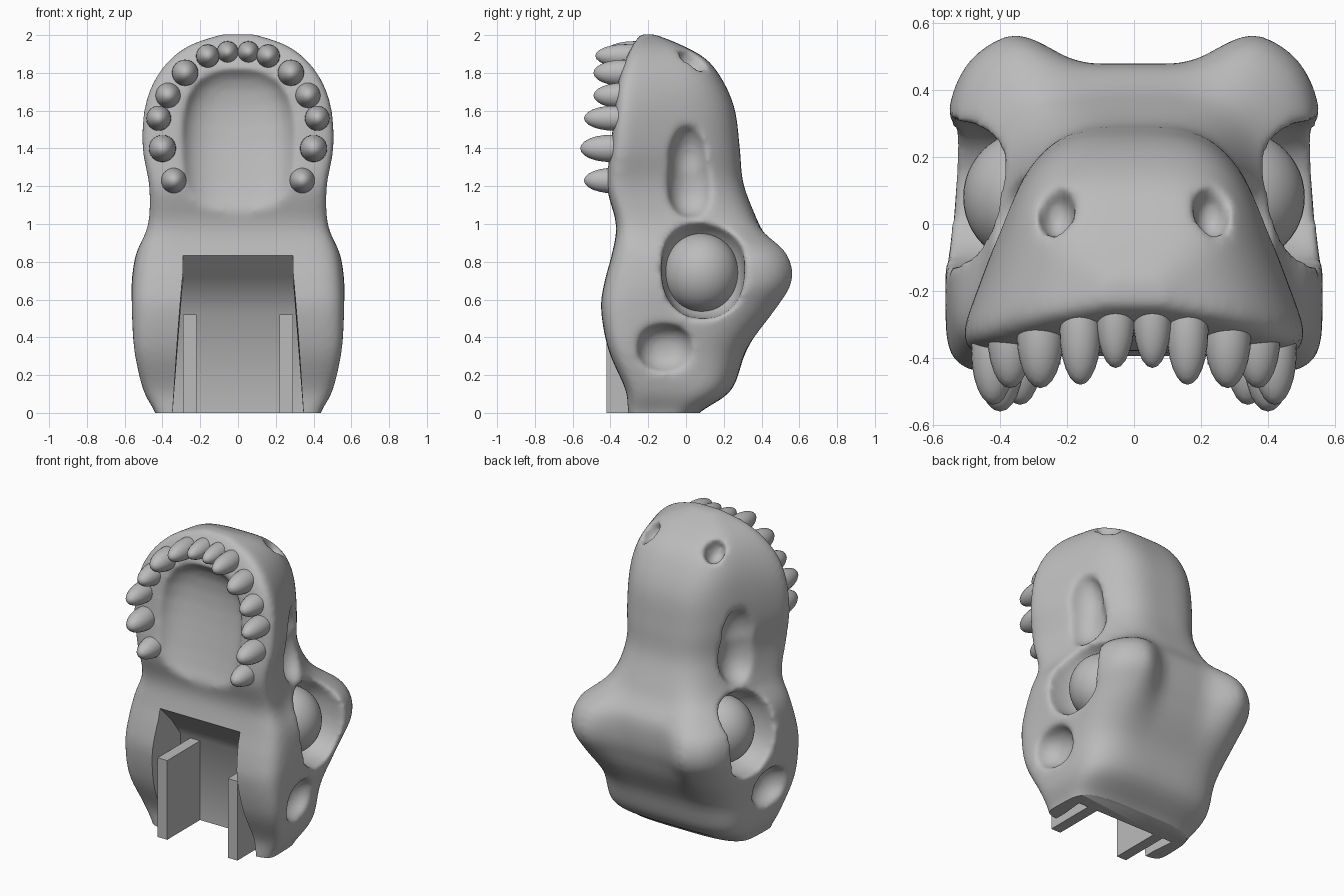
import bpy, bmesh, math
from mathutils import Vector

if "Cube" in bpy.data.objects:
    bpy.data.objects.remove(bpy.data.objects["Cube"])

GREY = (0.5, 0.5, 0.5, 1)
bone = bpy.data.materials.new("plain grey")
bone.use_nodes = True
bone.diffuse_color = GREY
bone.node_tree.nodes["Principled BSDF"].inputs["Base Color"].default_value = GREY


def make(name, bm):
    bmesh.ops.recalc_face_normals(bm, faces=bm.faces)
    mesh = bpy.data.meshes.new(name)
    bm.to_mesh(mesh)
    bm.free()
    mesh.materials.append(bone)
    obj = bpy.data.objects.new(name, mesh)
    bpy.context.collection.objects.link(obj)
    return obj


def blob(name, loc, radii, power=2.0, segments=32, tilt=0.0):
    """Ellipsoid, tilted about x; a higher power makes it boxier."""
    bm = bmesh.new()
    bmesh.ops.create_uvsphere(bm, u_segments=segments, v_segments=segments // 2, radius=1)
    for v in bm.verts:
        size = sum(abs(c) ** power for c in v.co) ** (1 / power)
        v.co = Vector(c / size * r for c, r in zip(v.co, radii))
    obj = make(name, bm)
    obj.location = loc
    obj.rotation_euler.x = tilt
    return obj


def box(name, low, high):
    bm = bmesh.new()
    bmesh.ops.create_cube(bm, size=1)
    for v in bm.verts:
        v.co = Vector(l + (c + 0.5) * (h - l) for c, l, h in zip(v.co, low, high))
    return make(name, bm)


def cut(obj, tool):
    mod = obj.modifiers.new("Cut", 'BOOLEAN')
    mod.operation = 'DIFFERENCE'
    mod.solver = 'EXACT'
    mod.object = tool
    tool.hide_render = True
    tools.append(tool)


def finish(obj, angle=50):
    """Apply the modifiers, drop the cutters and shade."""
    bpy.ops.object.select_all(action='DESELECT')
    bpy.context.view_layer.objects.active = obj
    obj.select_set(True)
    bpy.ops.object.convert(target='MESH')
    while tools:
        bpy.data.objects.remove(tools.pop())
    bpy.ops.object.shade_smooth_by_angle(angle=math.radians(angle))


tools = []

# Skull sections: height, front y, back y, front half width, back half width
rows = [Vector(r) for r in (
    (-.10, -.30, .00, .42, .42), (0, -.31, .07, .44, .43), (.12, -.32, .24, .51, .47),
    (.33, -.41, .33, .565, .48), (.55, -.45, .51, .57, .53), (.70, -.43, .595, .56, .57),
    (.85, -.39, .565, .54, .53), (1, -.37, .42, .50, .34), (1.2, -.42, .31, .50, .29),
    (1.4, -.40, .285, .54, .29), (1.6, -.38, .26, .53, .29), (1.75, -.36, .20, .475, .29),
    (1.87, -.32, .11, .38, .26), (1.95, -.28, -.03, .26, .20), (2.005, -.24, -.17, .09, .08))]


def spline(a, b, c, d, t):
    return b + (c - a) * t / 2 + (a * 2 - b * 5 + c * 4 - d) * t**2 / 2 + (b * 3 - a - c * 3 + d) * t**3 / 2


sections = []
for i in range(len(rows) - 1):
    a, d = rows[max(i - 1, 0)], rows[min(i + 2, len(rows) - 1)]
    sections += [spline(a, rows[i], rows[i + 1], d, k / 4) for k in range(4)]
sections.append(rows[-1])

# Skull body: lofted trapezoids, squarer in front, with a saddle between the brow knobs
SIDES = 96
bm = bmesh.new()
rings = []
for z, front, back, wide, narrow in sections:
    ring = []
    saddle = .12 * math.exp(-((z - .72) / .25) ** 2)
    for k in range(SIDES):
        c, s = math.cos(math.tau * k / SIDES), math.sin(math.tau * k / SIDES)
        power = .22 if s < 0 else .55
        u = math.copysign(abs(c) ** power, c)
        t = (1 + math.copysign(abs(s) ** power, s)) / 2
        x = u * (wide + (narrow - wide) * t)
        dip = 1 - min(max((abs(x) - .13) / .26, 0), 1)
        dip = dip * dip * (3 - 2 * dip) * max(s, 0)
        ring.append(bm.verts.new((x, front + (back - front) * t - saddle * dip, z)))
    rings.append(ring)
for low, high in zip(rings, rings[1:]):
    for k in range(SIDES):
        n = (k + 1) % SIDES
        bm.faces.new((low[k], low[n], high[n], high[k]))
bm.faces.new(rings[0])
bm.faces.new(rings[-1])
skull = make("skull", bm)

# Openings on each side, then the sloping palate
for side in (-1, 1):
    cut(skull, blob("eye_socket", (side * .51, .09, .76), (.26, .22, .26), 2.3))
    cut(skull, blob("snout_opening", (side * .44, .03, 1.21), (.16, .13, .18), 2.3))
    cut(skull, blob("snout_opening_tip", (side * .42, .02, 1.33), (.14, .11, .20)))
    cut(skull, blob("jaw_opening", (side * .57, -.11, .34), (.15, .15, .13), 2.3))
    cut(skull, blob("nostril", (side * .23, .03, 1.86), (.055, .08, .08)))
cut(skull, blob("palate", (0, -.50, 1.38), (.31, .20, .47), 2.8, tilt=-.22))

# Fuse and soften
remesh = skull.modifiers.new("Remesh", 'REMESH')
remesh.mode = 'VOXEL'
remesh.voxel_size = 0.016
soften = skull.modifiers.new("Soften", 'SMOOTH')
soften.factor = 0.5
soften.iterations = 16

# Throat channel with a sloping roof, narrower at the top
bm = bmesh.new()
profile = ((-.7, -.2), (-.7, .86), (-.40, .84), (-.28, .72), (-.08, .53), (-.08, -.2))
ends = [[bm.verts.new((side * (.36 if z < .6 else .29), y, z)) for y, z in profile] for side in (-1, 1)]
for end in ends:
    bm.faces.new(end)
for k in range(len(profile)):
    n = (k + 1) % len(profile)
    bm.faces.new((ends[0][k], ends[0][n], ends[1][n], ends[1][k]))
cut(skull, make("throat", bm))

# Flat base
cut(skull, box("base_trim", (-1, -1, -1), (1, 1, 0)))
finish(skull)

# Eyeballs and hinge plates
for side, label in ((-1, "right"), (1, "left")):
    finish(blob(label + "_eyeball", (side * .31, .08, .74), (.20, .20, .21), segments=48))
    x = side * .255
    plate = box(label + "_hinge_plate", (x - .035, -.42, 0), (x + .035, -.06, .52))
    bm = bmesh.new()
    bmesh.ops.create_cone(bm, cap_ends=True, segments=32, radius1=.08, radius2=.08, depth=.3)
    for v in bm.verts:
        v.co = (x + v.co.z, v.co.y - .25, v.co.x + .17)
    cut(plate, make("pin_hole", bm))
    finish(plate)

# Upper teeth: x, height, tip y, radius
teeth = ((.055, 1.91, -.43, .058), (.16, 1.89, -.48, .062), (.28, 1.80, -.49, .070),
         (.37, 1.68, -.49, .068), (.42, 1.56, -.54, .066), (.40, 1.40, -.56, .072),
         (.34, 1.23, -.54, .068))
for side, label in ((-1, "right"), (1, "left")):
    for k, (x, z, tip, r) in enumerate(teeth, 1):
        finish(blob(f"{label}_tooth_{k}", (side * x, tip + .16, z), (r, .16, r), 2, 24))
